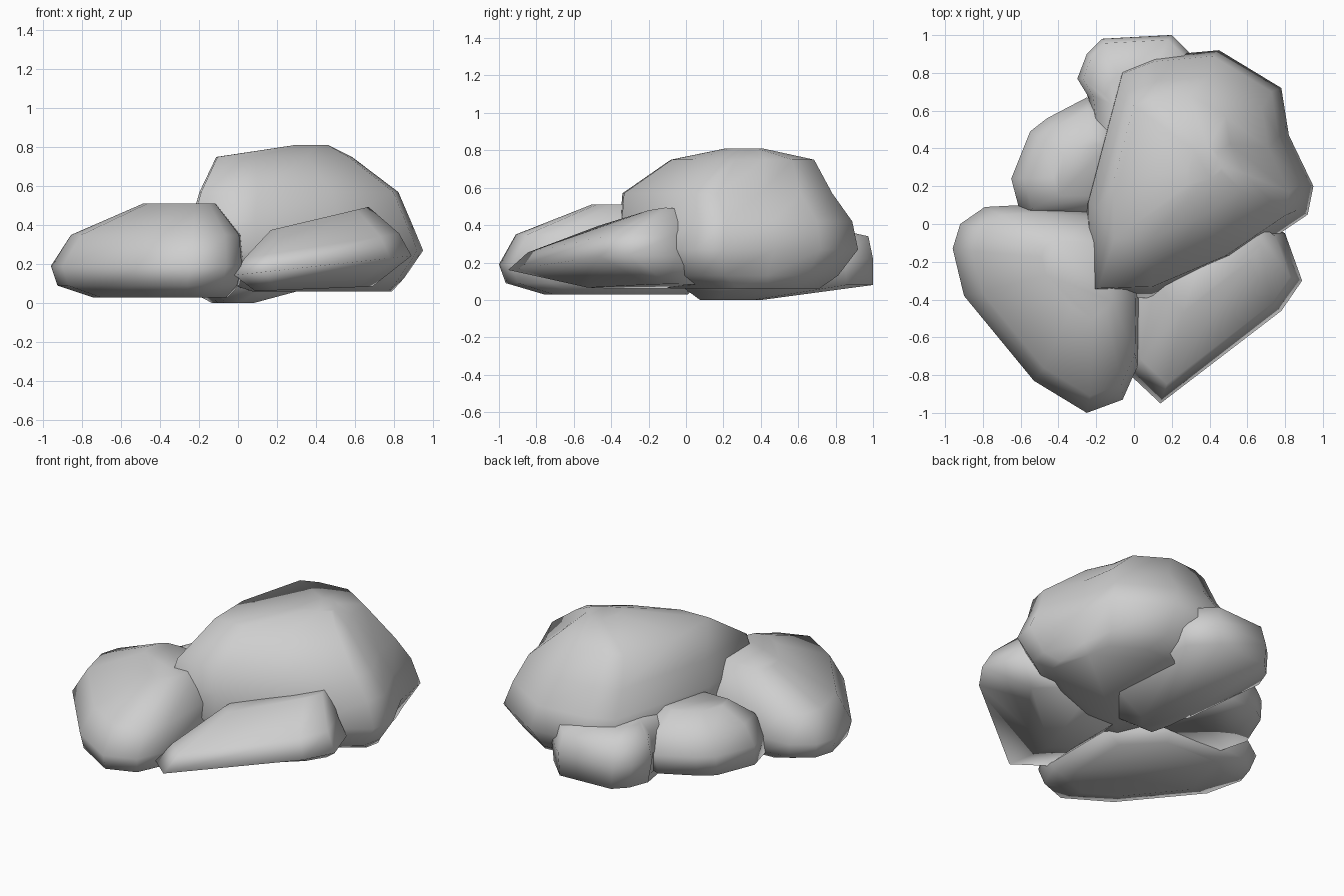
import bpy
import bmesh

default_cube = bpy.data.objects.get("Cube")
if default_cube:
    bpy.data.objects.remove(default_cube, do_unlink=True)

# One plain stone colour for every rock
stone = bpy.data.materials.new("light_grey_stone")
stone.use_nodes = True
stone_colour = (.62, .62, .62, 1)
stone.diffuse_color = stone_colour
shader = next(n for n in stone.node_tree.nodes if n.type == "BSDF_PRINCIPLED")
shader.inputs["Base Color"].default_value = stone_colour
shader.inputs["Roughness"].default_value = .9


def make_rock(name, outline, levels, tilt=0):
    """Loft an outline through levels of (height, size, anchor x, anchor y).

    Every level is the outline scaled towards its anchor. The tilt raises
    the upper levels along x, in proportion to their height.
    """
    bm = bmesh.new()
    rings = []
    for height, size, anchor_x, anchor_y in levels:
        ring = []
        for x, y in outline:
            px = anchor_x + (x - anchor_x) * size
            py = anchor_y + (y - anchor_y) * size
            pz = height + tilt * height * (px - anchor_x)
            ring.append(bm.verts.new((px, py, pz)))
        rings.append(ring)

    # Walls between neighbouring levels, then the two caps
    count = len(outline)
    for lower, upper in zip(rings, rings[1:]):
        for i in range(count):
            j = (i + 1) % count
            bm.faces.new((lower[i], lower[j], upper[j], upper[i]))
    bm.faces.new(list(reversed(rings[0])))
    bm.faces.new(rings[-1])
    bmesh.ops.recalc_face_normals(bm, faces=bm.faces[:])

    # The rocks are low-poly with soft shading
    for face in bm.faces:
        face.smooth = True
    mesh = bpy.data.meshes.new(name)
    bm.to_mesh(mesh)
    bm.free()
    mesh.materials.append(stone)
    rock = bpy.data.objects.new(name, mesh)
    bpy.context.scene.collection.objects.link(rock)
    return rock


# Tall main boulder, with a nose that rests on the broad rock
make_rock(
    "large_boulder",
    outline=[(-.25, .1), (-.24, -.4), (.1, -.39), (.55, -.2), (.92, .05),
             (.95, .2), (.82, .47), (.78, .72), (.45, .92), (.12, .89),
             (-.06, .82)],
    levels=[(.06, .6, .55, .4), (.13, .84, .35, .25), (.27, 1, 0, 0),
            (.42, .94, -.1, .4), (.57, .85, .1, 0),
            (.75, .58, .08, .36), (.81, .15, .38, .32)],
)

# Broad rounded rock on the front, at the -x side
make_rock(
    "broad_front_rock",
    outline=[(-.96, -.13), (-.9, -.38), (-.53, -.83), (-.25, -1),
             (-.06, -.93), (.02, -.75), (.03, -.2), (-.25, .08),
             (-.6, .1), (-.79, .09), (-.92, 0)],
    levels=[(.03, .7, -.25, -.2), (.09, .94, -.4, -.4), (.19, 1, 0, 0),
            (.35, .88, -.1, -.25), (.51, .38, -.2, -.2)],
)

# Wedge-shaped slab with an undercut, leaning against the boulder
make_rock(
    "front_slab",
    outline=[(-.02, -.8), (.14, -.95), (.78, -.46), (.89, -.3), (.8, -.05),
             (.5, .1), (-.02, -.1)],
    levels=[(.07, .66, .3, .3), (.2, 1, .5, 0), (.29, .87, .4, -.15),
            (.43, .55, .4, .12)],
    tilt=.55,
)

# Long low rock that runs out from under the boulder to the back
make_rock(
    "long_back_rock",
    outline=[(-.3, .77), (-.24, .67), (-.2, .3), (-.1, -.1), (.15, -.1),
             (.4, .2), (.35, .85), (.2, 1), (-.17, .98), (-.25, .9)],
    levels=[(0, .3, -.06, .15), (.08, .94, 0, 1), (.22, 1, 0, 0),
            (.34, .9, 0, .75), (.38, .5, 0, .6)],
)

# Small block filling the gap on the -x side at the back
make_rock(
    "side_block",
    outline=[(-.65, .24), (-.6, .05), (-.1, .05), (-.05, .6), (-.25, .67),
             (-.46, .56), (-.55, .49)],
    levels=[(.08, .97, -.6, .1), (.2, 1, 0, 0), (.32, .85, -.2, .25),
            (.4, .5, -.2, .25)],
)
